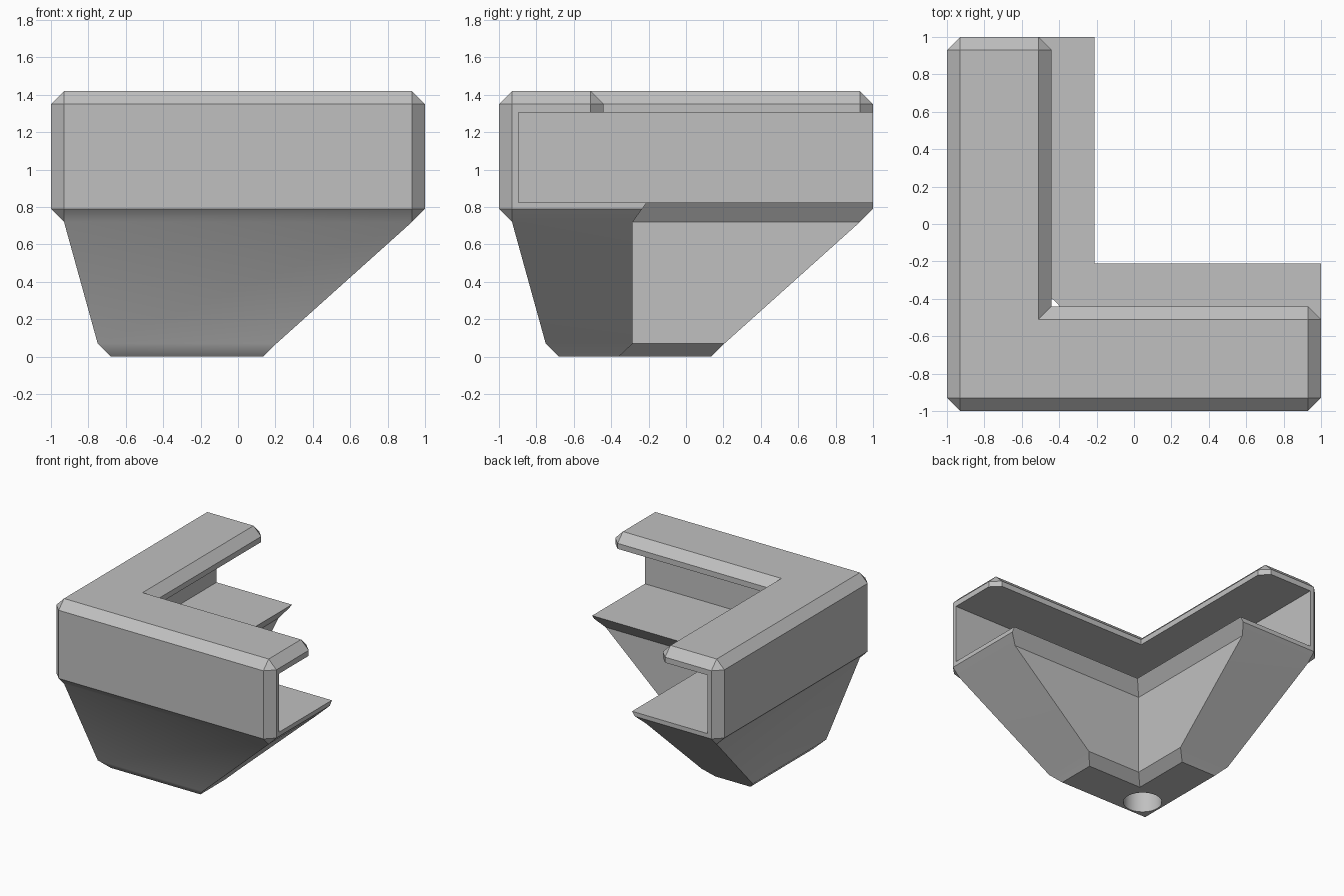
import bpy, bmesh, math

cube = bpy.data.objects.get("Cube")
if cube:
    bpy.data.objects.remove(cube, do_unlink=True)

grey = bpy.data.materials.new("plain grey")
grey.use_nodes = True
colour = (0.53, 0.53, 0.53, 1)
grey.diffuse_color = colour
grey.node_tree.nodes["Principled BSDF"].inputs["Base Color"].default_value = colour


def l_outline(outer, end, inner, c, k):
    """L outline, symmetric about the diagonal; c and k chamfer its convex corners."""
    arm = [(outer + c, outer), (end - c, outer), (end, outer + c),
           (end, inner - k), (end - k, inner)]
    return arm + [(inner, inner)] + [(y, x) for x, y in reversed(arm)]


def l_solid(name, levels):
    """Closed solid lofted through L outlines at (z, outer, end, inner, c, k)."""
    bm = bmesh.new()
    rings = [[bm.verts.new((x, y, z)) for x, y in l_outline(*dims)]
             for z, *dims in levels]
    n = len(rings[0])
    for low, high in zip(rings, rings[1:]):
        for i in range(n):
            j = (i + 1) % n
            bm.faces.new((low[i], low[j], high[j], high[i]))
    bm.faces.new(list(reversed(rings[0])))
    bm.faces.new(rings[-1])
    bmesh.ops.remove_doubles(bm, verts=bm.verts[:], dist=0.0005)
    bmesh.ops.recalc_face_normals(bm, faces=bm.faces[:])
    mesh = bpy.data.meshes.new(name)
    bm.to_mesh(mesh)
    bm.free()
    mesh.materials.append(grey)
    obj = bpy.data.objects.new(name, mesh)
    bpy.context.collection.objects.link(obj)
    return obj


B = 0.07  # chamfer size

# Tapered foot with the shelf on top
foot = l_solid("tapered_foot", [
    (0.0, -0.68, 0.135, -0.36, 0, 0),
    (B, -0.75, 0.205, -0.285, 0, 0),
    (0.72, -0.93, 0.93, -0.285, 0, 0),
    (0.79, -1, 1, -0.235, B, 0),
    (0.825, -1, 1, -0.21, B, 0)])

# Outer wall of the channel
wall = l_solid("channel_wall", [
    (0.825, -1, 1, -0.895, B, 0),
    (1.305, -1, 1, -0.895, B, 0)])

# Top flange with chamfered edges
flange = l_solid("top_flange", [
    (1.305, -1, 1, -0.44, B, B),
    (1.35, -1, 1, -0.44, B, B),
    (1.42, -0.93, 0.93, -0.51, 0, 0)])

# Vertical bolt hole through the foot
bpy.ops.mesh.primitive_cylinder_add(vertices=48, radius=0.145, depth=1.2,
                                    location=(-0.52, -0.52, 0.4))
cutter = bpy.context.object
cutter.name = "hole_cutter"
cutter.data.materials.append(grey)
hole = foot.modifiers.new("bolt_hole", 'BOOLEAN')
hole.operation = 'DIFFERENCE'
hole.solver = 'EXACT'
hole.object = cutter
bpy.ops.object.select_all(action='DESELECT')
bpy.context.view_layer.objects.active = foot
foot.select_set(True)
bpy.ops.object.modifier_apply(modifier=hole.name)
bpy.data.objects.remove(cutter, do_unlink=True)

# Soft shading on shallow edges only
for part in (foot, wall, flange):
    part.select_set(True)
bpy.ops.object.shade_smooth_by_angle(angle=math.radians(30))
